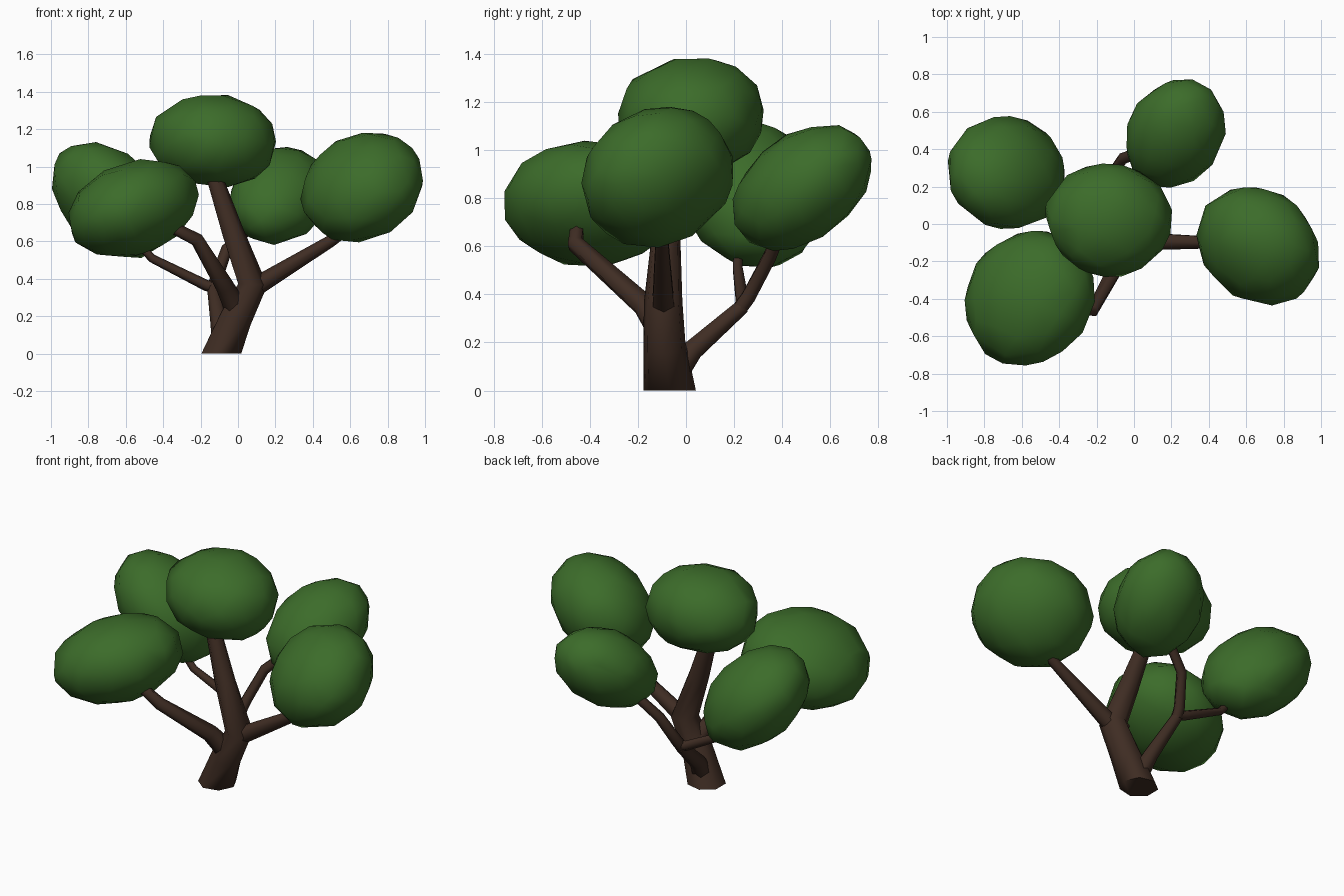
import bpy, bmesh, math, random
from mathutils import Vector, Matrix

if "Cube" in bpy.data.objects:
    bpy.data.objects.remove(bpy.data.objects["Cube"])

random.seed(4)


def material(name, rgb):
    m = bpy.data.materials.new(name)
    m.diffuse_color = (*rgb, 1)
    m.use_nodes = True
    m.node_tree.nodes["Principled BSDF"].inputs["Base Color"].default_value = m.diffuse_color
    return m


BARK = material("bark_brown", (0.05, 0.026, 0.017))
LEAF = material("leaf_green", (0.045, 0.15, 0.023))


def finish(name, bm, mat, angle, decimate=None):
    bmesh.ops.recalc_face_normals(bm, faces=bm.faces)
    me = bpy.data.meshes.new(name)
    bm.to_mesh(me)
    bm.free()
    me.materials.append(mat)
    ob = bpy.data.objects.new(name, me)
    bpy.context.collection.objects.link(ob)
    bpy.ops.object.select_all(action='DESELECT')
    ob.select_set(True)
    bpy.context.view_layer.objects.active = ob
    if decimate:
        ob.modifiers.new("facets", 'DECIMATE').ratio = decimate
        bpy.ops.object.modifier_apply(modifier="facets")
    bpy.ops.object.shade_smooth_by_angle(angle=math.radians(angle))


def limb(name, path, sides=6, flat_base=False):
    """Tapered tube through (x, y, z, radius) stations."""
    pts = [Vector(p[:3]) for p in path]
    bm = bmesh.new()
    rings = []
    for i, p in enumerate(pts):
        d = Vector((0, 0, 0))
        if i > 0:
            d += (p - pts[i - 1]).normalized()
        if i < len(pts) - 1:
            d += (pts[i + 1] - p).normalized()
        if flat_base and i == 0:
            d = Vector((0, 0, 1))
        q = Vector((0, 0, 1)).rotation_difference(d.normalized())
        r = path[i][3]
        rings.append([bm.verts.new(p + q @ Vector((
            r * math.cos(math.tau * k / sides), r * math.sin(math.tau * k / sides), 0)))
            for k in range(sides)])
    for a, b in zip(rings, rings[1:]):
        for k in range(sides):
            j = (k + 1) % sides
            bm.faces.new((a[k], a[j], b[j], b[k]))
    bm.faces.new(rings[0][::-1])
    bm.faces.new(rings[-1])
    finish(name, bm, BARK, 75)


def crown(name, lo, hi, lean, size=1, bumps=()):
    """Leaf clump in the box lo..hi; lean = xy, xz, yz tilt; bumps = (direction, gain)."""
    lo, hi = Vector(lo), Vector(hi)
    c, h = (lo + hi) / 2, (hi - lo) / 2
    xy, xz, yz = lean
    m = math.sqrt(1 - xy * xy)
    t = (yz - xy * xz) / m
    tilt = Matrix(((1, 0, 0), (xy, m, 0), (xz, t, math.sqrt(1 - xz * xz - t * t))))
    bm = bmesh.new()
    bmesh.ops.create_icosphere(bm, subdivisions=3, radius=1)
    for v in bm.verts:
        p = tilt @ v.co
        n = p.normalized()
        gain = size * random.uniform(0.97, 1.005)
        for d, g in bumps:
            gain += g * max(0, n.dot(Vector(d).normalized())) ** 6
        p *= gain
        v.co = c + Vector([max(-1, min(1, p[i])) * h[i] for i in range(3)])
    finish(name, bm, LEAF, 60, 0.45)


# Trunk, bending at the main fork
limb("trunk", [(-0.095, -0.068, 0, 0.112), (-0.015, -0.09, 0.19, 0.09),
               (0.075, -0.095, 0.37, 0.082), (-0.03, -0.083, 0.65, 0.061),
               (-0.14, -0.06, 0.98, 0.043)], 7, True)

# Branches
limb("right_branch", [(0.04, -0.09, 0.33, 0.06), (0.13, -0.095, 0.38, 0.05),
                      (0.5, -0.1, 0.605, 0.032), (0.6, -0.1, 0.68, 0.03)])
limb("front_branch", [(-0.01, -0.1, 0.24, 0.062), (-0.07, -0.18, 0.36, 0.05),
                      (-0.22, -0.46, 0.61, 0.037), (-0.42, -0.45, 0.71, 0.03)])
limb("back_branch", [(-0.08, -0.05, 0.06, 0.06), (-0.1, 0.03, 0.17, 0.048),
                     (-0.13, 0.235, 0.35, 0.035)])
limb("back_left_branch", [(-0.11, 0.23, 0.35, 0.031), (-0.17, 0.235, 0.365, 0.03),
                          (-0.46, 0.215, 0.51, 0.023), (-0.56, 0.22, 0.62, 0.02)])
limb("back_right_branch", [(-0.13, 0.22, 0.335, 0.034), (-0.12, 0.26, 0.39, 0.034),
                           (-0.06, 0.35, 0.56, 0.031), (0.07, 0.4, 0.68, 0.028)])

# Leaf clumps
crown("top_leaves", (-0.49, -0.29, 0.895), (0.21, 0.33, 1.39), (0, 0, 0), 0.99,
      [((0.6, 0, -0.8), 0.08), ((0, 0.7, 0.8), 0.06), ((-0.7, -0.5, 0), -0.08)])
crown("right_leaves", (0.33, -0.44, 0.59), (1.0, 0.21, 1.19), (-0.16, 0.16, 0.12), 0.985)
crown("front_left_leaves", (-0.92, -0.775, 0.505), (-0.2, -0.02, 1.05), (0.1, 0.25, 0),
      0.975)
crown("back_left_leaves", (-1.0, -0.03, 0.505), (-0.36, 0.58, 1.135), (-0.05, -0.35, -0.12))
crown("back_right_leaves", (-0.05, 0.19, 0.585), (0.49, 0.78, 1.11), (0.15, 0.12, 0.36))
